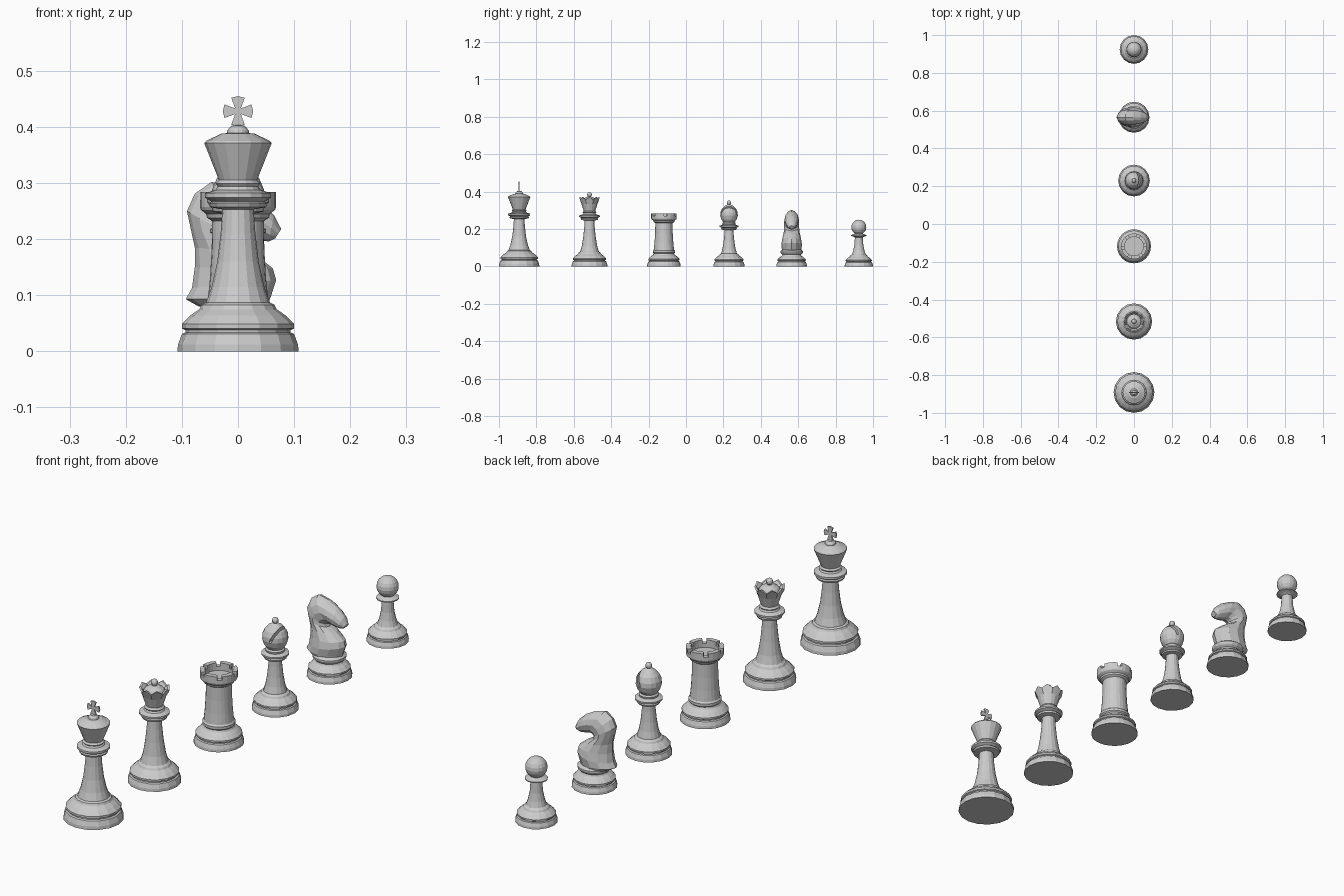
import bpy, bmesh
from math import sin, cos, pi, copysign
from mathutils import Vector

if "Cube" in bpy.data.objects:
    bpy.data.objects.remove(bpy.data.objects["Cube"])


def finish(bm, name, loc):
    bmesh.ops.recalc_face_normals(bm, faces=bm.faces)
    me = bpy.data.meshes.new(name)
    bm.to_mesh(me)
    bm.free()
    ob = bpy.data.objects.new(name, me)
    ob.location = loc
    bpy.context.collection.objects.link(ob)
    return ob


def lathe(profile, n=16):
    """Revolve (radius, z) points around z; returns bmesh and vertex rings."""
    bm = bmesh.new()
    rings = []
    for r, z in profile:
        if r == 0:
            rings.append([bm.verts.new((0, 0, z))] * n)
        else:
            rings.append([bm.verts.new((r * cos(2 * pi * i / n), r * sin(2 * pi * i / n), z))
                          for i in range(n)])
    for a, b in zip(rings, rings[1:]):
        for i in range(n):
            j = (i + 1) % n
            bm.faces.new(list(dict.fromkeys((a[i], a[j], b[j], b[i]))))
    bm.faces.new(rings[0])
    return bm, rings


def foot(r):
    """Shared stepped base profile, scaled by its radius."""
    s = r / .108
    pts = [(.108, 0), (.107, .012), (.1, .031), (.094, .034), (.094, .038), (.1, .041),
           (.1, .049), (.085, .064), (.069, .075), (.065, .083)]
    return [(a * s, z * s) for a, z in pts]


def ball(r, z, start=-60, steps=7):
    """Profile of a sphere from a start latitude to its pole."""
    out = []
    for i in range(steps):
        a = (start + (90 - start) * i / steps) * pi / 180
        out.append((r * cos(a), z + r * sin(a)))
    return out + [(0, z + r)]


Y_KING, Y_QUEEN, Y_ROOK, Y_BISHOP, Y_KNIGHT, Y_PAWN = -.892, -.516, -.118, .23, .565, .924

# King: turned body
king = foot(.108) + [(.057, .087), (.047, .115), (.037, .16), (.031, .21), (.028, .253),
    (.05, .257), (.053, .264), (.047, .267), (.059, .274), (.059, .282), (.04, .288),
    (.036, .294), (.04, .299), (.034, .305), (.06, .371), (.057, .375), (.03, .388),
    (.02, .389), (.019, .394), (.012, .402), (0, .404)]
finish(lathe(king)[0], "king_body", (0, Y_KING, 0))

# King: flared cross plate
bm = bmesh.new()
outline = []
for k in range(4):
    d = Vector((cos(k * pi / 2), 0, sin(k * pi / 2)))
    p = Vector((-d.z, 0, d.x))
    outline += [d * .024 - p * .012, d * .027, d * .024 + p * .012, d * .005 + p * .005]
vs = [bm.verts.new(v + Vector((0, -.003, .428))) for v in outline]
f = bm.faces.new(vs)
ext = bmesh.ops.extrude_face_region(bm, geom=[f])
bmesh.ops.translate(bm, vec=(0, .006, 0),
                    verts=[v for v in ext["geom"] if isinstance(v, bmesh.types.BMVert)])
finish(bm, "king_cross", (0, Y_KING, 0))

# Queen: turned body with a scalloped crown rim
queen = foot(.096) + [(.05, .08), (.041, .11), (.033, .16), (.028, .21), (.026, .245),
    (.045, .249), (.047, .256), (.042, .259), (.055, .265), (.055, .272), (.037, .279),
    (.033, .285), (.037, .29), (.031, .297), (.043, .335)]
rim = len(queen)
queen += [(.055, .371), (.048, .371), (.039, .352), (.033, .362), (.018, .371), (.009, .373)]
queen += ball(.013, .384, -50, 5)
bm, rings = lathe(queen)
for ring in rings[rim:rim + 2]:
    for v in ring[1::2]:
        v.co.z -= .014
finish(bm, "queen_body", (0, Y_QUEEN, 0))

# Rook: hollow tower with raised battlements
rook = foot(.09) + [(.059, .074), (.059, .084), (.054, .09), (.05, .13), (.047, .18),
    (.046, .232), (.055, .238), (.057, .245), (.066, .252), (.068, .257), (.068, .27),
    (.05, .27), (.05, .255), (0, .255)]
N = 24
bm, rings = lathe(rook, N)
outer, inner = rings[-4], rings[-3]
top = []
for i in range(N):
    if i % 4:
        quad = {outer[i], outer[(i + 1) % N], inner[i], inner[(i + 1) % N]}
        top += [f for f in outer[i].link_faces if set(f.verts) == quad]
ext = bmesh.ops.extrude_face_region(bm, geom=top)
bmesh.ops.translate(bm, vec=(0, 0, .014),
                    verts=[v for v in ext["geom"] if isinstance(v, bmesh.types.BMVert)])
bmesh.ops.delete(bm, geom=top, context='FACES_ONLY')
finish(bm, "rook_tower", (0, Y_ROOK, 0))

# Bishop: body, slit head and finial
bishop = foot(.084) + [(.042, .07), (.035, .095), (.029, .13), (.025, .17), (.024, .194),
    (.04, .197), (.042, .203), (.037, .206), (.05, .212), (.05, .218), (.034, .224),
    (.036, .232), (.03, .238), (0, .238)]
finish(lathe(bishop)[0], "bishop_body", (0, Y_BISHOP, 0))
head = finish(lathe([(.03, .236), (.041, .252), (.047, .272), (.046, .289), (.038, .308),
    (.025, .322), (.01, .331)] + ball(.012, .341, -50, 5))[0],
    "bishop_head", (0, Y_BISHOP, 0))
bpy.ops.mesh.primitive_cube_add(size=1, location=(.022, Y_BISHOP, .303), rotation=(0, .42, 0))
cutter = bpy.context.object
cutter.name = "slit_cutter"
cutter.scale = (.009, .2, .07)
cutter.hide_render = True
cutter.hide_set(True)
mod = head.modifiers.new("slit", 'BOOLEAN')
mod.operation = 'DIFFERENCE'
mod.solver = 'EXACT'
mod.object = cutter

# Knight: turned base
finish(lathe(foot(.082) + [(.058, .07), (.061, .076), (.061, .082), (.05, .09), (0, .09)])[0],
       "knight_base", (0, Y_KNIGHT, 0))

# Knight: horse head lofted from (mane x, z, front x, z, half width) sections
sections = [(-.07, .08, .052, .082, .05), (-.093, .093, .058, .096, .053),
    (-.082, .113, .068, .127, .055), (-.077, .15, .062, .148, .05),
    (-.077, .185, .028, .175, .043), (-.085, .222, .0, .19, .04),
    (-.091, .25, -.003, .2, .04), (-.077, .281, .004, .204, .04),
    (-.047, .302, .014, .204, .038), (-.005, .292, .028, .2, .037),
    (.035, .27, .043, .197, .031), (.064, .243, .055, .196, .024),
    (.077, .218, .066, .201, .014)]
M = 12
bm = bmesh.new()
rings = []
for bx, bz, fx, fz, w in sections:
    ring = []
    for i in range(M):
        a = 2 * pi * i / M
        t = (1 + cos(a)) / 2
        y = w * copysign(abs(sin(a)) ** 1.2, sin(a))
        ring.append(bm.verts.new((fx + (bx - fx) * t, y, fz + (bz - fz) * t)))
    rings.append(ring)
for a, b in zip(rings, rings[1:]):
    for i in range(M):
        j = (i + 1) % M
        bm.faces.new((a[i], a[j], b[j], b[i]))
bm.faces.new(rings[0])
bm.faces.new(rings[-1])
finish(bm, "knight_head", (0, Y_KNIGHT, 0))

# Pawn: turned body with a ball head
pawn = foot(.076) + [(.037, .065), (.03, .085), (.024, .115), (.021, .155), (.028, .159),
    (.041, .164), (.041, .168), (.024, .174)] + ball(.04, .21, -58, 8)
finish(lathe(pawn)[0], "pawn_body", (0, Y_PAWN, 0))
